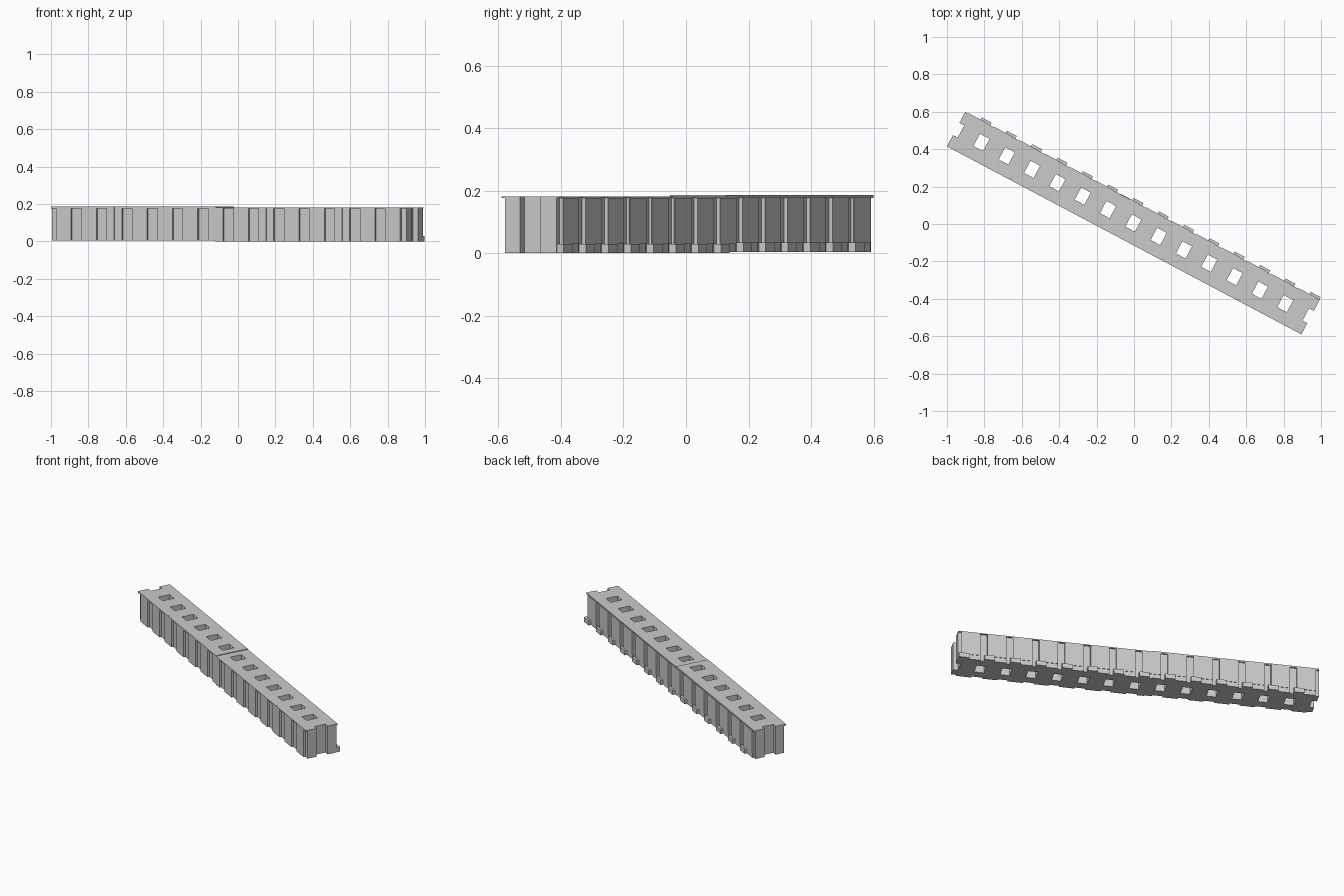
import bpy, bmesh, math
from mathutils import Matrix

if "Cube" in bpy.data.objects:
    bpy.data.objects.remove(bpy.data.objects["Cube"])

ANGLE = math.atan2(-0.4685, 0.8834)
PITCH = 0.1532
U0, U1 = -1.078, 1.067            # ends along the bar
MID = (U0 + U1) / 2
V0, V1 = -0.102, 0.106            # front and back faces
SPLIT = MID - PITCH / 2 + 0.0005  # joint between the two raised levels
ROT = Matrix.Rotation(ANGLE, 4, 'Z')
holes = [MID + (i - 7) * PITCH for i in range(15)]  # includes the half holes at the ends


def boxes(name, items):
    """One object made of boxes (u0, u1, v0, v1, z0, z1) in bar coordinates."""
    bm = bmesh.new()
    for u0, u1, v0, v1, z0, z1 in items:
        m = Matrix.Translation(((u0 + u1) / 2, (v0 + v1) / 2, (z0 + z1) / 2))
        s = Matrix.Diagonal((u1 - u0, v1 - v0, z1 - z0, 1))
        bmesh.ops.create_cube(bm, size=1, matrix=ROT @ m @ s)
    me = bpy.data.meshes.new(name)
    bm.to_mesh(me)
    bm.free()
    ob = bpy.data.objects.new(name, me)
    bpy.context.collection.objects.link(ob)
    return ob


# Cutters: square through holes, side grooves below the top lip, joint lines
cuts = []
for h in holes:
    cuts.append((h - 0.029, h + 0.029, -0.034, 0.040, -0.1, 0.3))
    cuts.append((h - 0.031, h + 0.031, V0 - 0.05, V0 + 0.012, -0.1, 0.176))
    cuts.append((h - 0.020, h + 0.020, V1 - 0.009, V1 + 0.05, -0.1, 0.176))
for k in (3, 9, 12):
    u = holes[k] - PITCH / 2
    cuts.append((u - 0.0015, u + 0.0015, V0 - 0.05, V0 + 0.008, -0.1, 0.3))
cutter = boxes("hole_and_groove_cutter", cuts)
cutter.hide_render = True
cutter.hide_set(True)

# Two bar bodies, the left one sitting slightly higher
for name, a, b, lift in (("left_bar", U0, SPLIT, 0.004), ("right_bar", SPLIT, U1, 0.0)):
    body = boxes(name, [(a, b, V0, V1, lift, 0.182 + lift)])
    mod = body.modifiers.new("cut", 'BOOLEAN')
    mod.operation = 'DIFFERENCE'
    mod.solver = 'EXACT'
    mod.object = cutter

# Clip feet and thin raised panels along the back
feet, panels = [], []
for h in holes[1:]:
    lift = 0.004 if h < SPLIT else 0.0
    c = h - 0.032
    feet.append((c - 0.03, c + 0.03, V1 - 0.012, 0.122, lift, 0.03 + lift))
    panels.append((h - PITCH + 0.021, h - 0.021, V1 - 0.003, V1 + 0.003, 0.03 + lift, 0.176 + lift))
boxes("back_feet", feet)
boxes("back_panels", panels)
